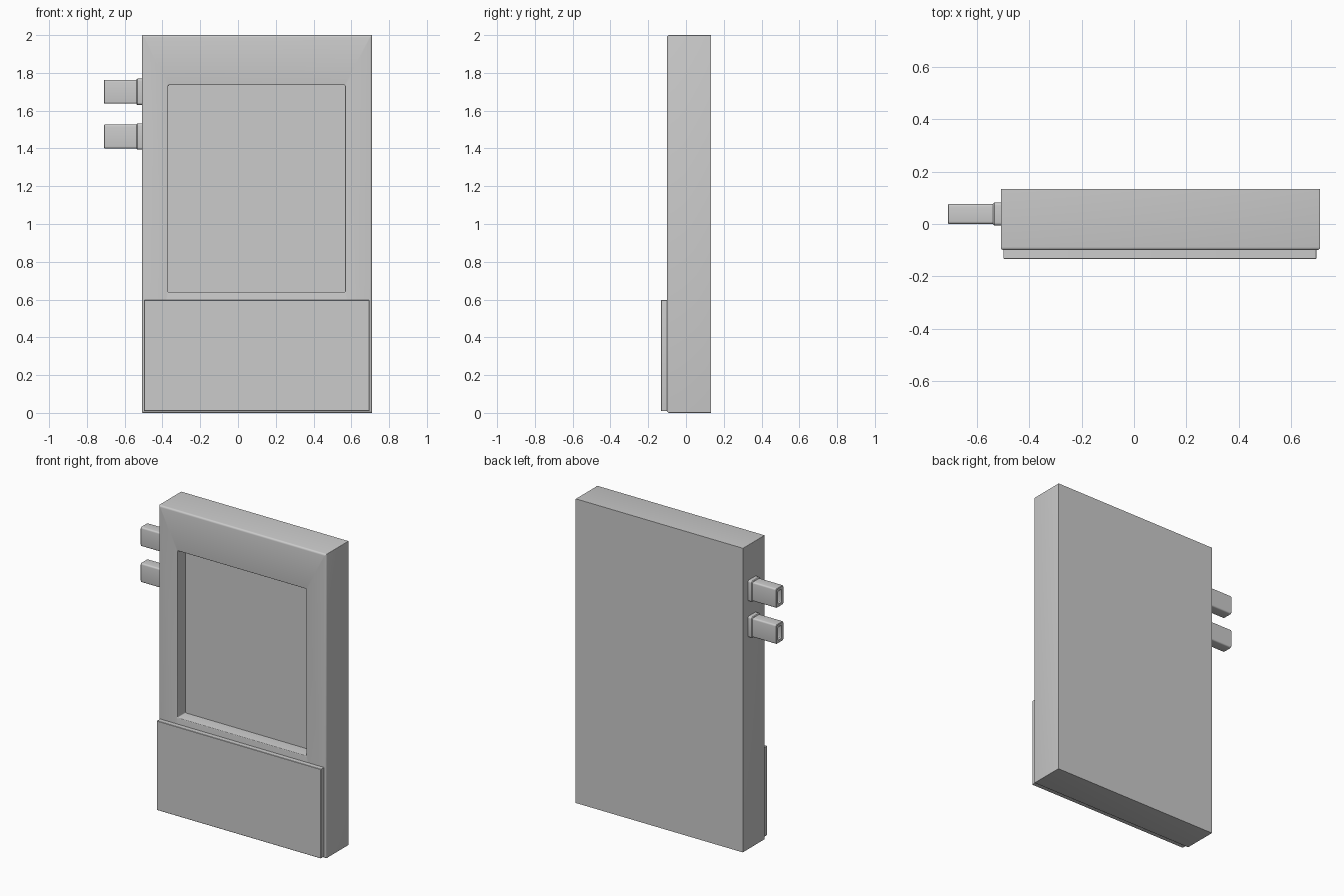
import bpy, bmesh, math

if "Cube" in bpy.data.objects:
    bpy.data.objects.remove(bpy.data.objects["Cube"])


def ring_points(a0, a1, b0, b1, r, seg=4):
    """Rectangle with rounded corners."""
    pts = []
    for ca, cb, start in ((a1 - r, b1 - r, 0), (a0 + r, b1 - r, 90),
                          (a0 + r, b0 + r, 180), (a1 - r, b0 + r, 270)):
        for i in range(seg + 1):
            t = math.radians(start + 90 * i / seg)
            pts.append((ca + r * math.cos(t), cb + r * math.sin(t)))
    return pts


def loft(name, rings, place):
    """Skin a stack of rounded rectangles (rect, corner radius, depth) and cap both ends."""
    bm = bmesh.new()
    loops = [[bm.verts.new(place(a, b, d)) for a, b in ring_points(*rect, r)]
             for rect, r, d in rings]
    n = len(loops[0])
    for lo, hi in zip(loops, loops[1:]):
        for i in range(n):
            j = (i + 1) % n
            bm.faces.new((lo[i], lo[j], hi[j], hi[i]))
    bm.faces.new(loops[0][::-1])
    bm.faces.new(loops[-1])
    bmesh.ops.recalc_face_normals(bm, faces=bm.faces)
    mesh = bpy.data.meshes.new(name)
    bm.to_mesh(mesh)
    bm.free()
    ob = bpy.data.objects.new(name, mesh)
    bpy.context.collection.objects.link(ob)
    bpy.ops.object.select_all(action='DESELECT')
    ob.select_set(True)
    bpy.context.view_layer.objects.active = ob
    bpy.ops.object.shade_smooth_by_angle(angle=math.radians(35))
    return ob


def grow(rect, d):
    return (rect[0] - d, rect[1] + d, rect[2] - d, rect[3] + d)


def along_y(a, b, d):
    return (a, d, b)


def along_x(a, b, d):
    return (d, a, b)


# Case: soft front edge, then a recessed screen with a softened lip
outer = (-0.508, 0.71, 0.0, 2.0)
screen = (-0.37, 0.567, 0.638, 1.735)
front, back, floor = -0.1, 0.133, -0.015
R, lip = 0.012, 0.005
angles = [math.radians(90 * i / 4) for i in range(5)]
rings = [(outer, 0.003, back)]
rings += [(grow(outer, -R * (1 - math.cos(t))), 0.003, front + R * (1 - math.sin(t)))
          for t in angles]
rings += [(grow(screen, lip * (1 - math.sin(t))), 0.006, front + lip * (1 - math.cos(t)))
          for t in angles]
rings.append((screen, 0.006, floor))
loft("case", rings, along_y)

# Lower front panel
panel = (-0.498, 0.696, 0.01, 0.597)
loft("lower_panel", [(panel, 0.003, -0.095), (panel, 0.003, -0.131),
                     (grow(panel, -0.002), 0.003, -0.133)], along_y)

# Two side plugs, each with a collar and a hollow end
for i, zc in enumerate((1.70, 1.463)):
    plug = (0.0, 0.076, zc - 0.063, zc + 0.063)
    hole = grow(plug, -0.02)
    loft(f"plug_{i + 1}", [(plug, 0.01, -0.52), (plug, 0.01, -0.707),
                           (grow(plug, -0.003), 0.009, -0.71),
                           (hole, 0.005, -0.71), (hole, 0.005, -0.62)], along_x)
    collar = grow(plug, 0.006)
    loft(f"plug_collar_{i + 1}", [(collar, 0.012, -0.5), (collar, 0.012, -0.533),
                                  (grow(collar, -0.004), 0.01, -0.538)], along_x)
